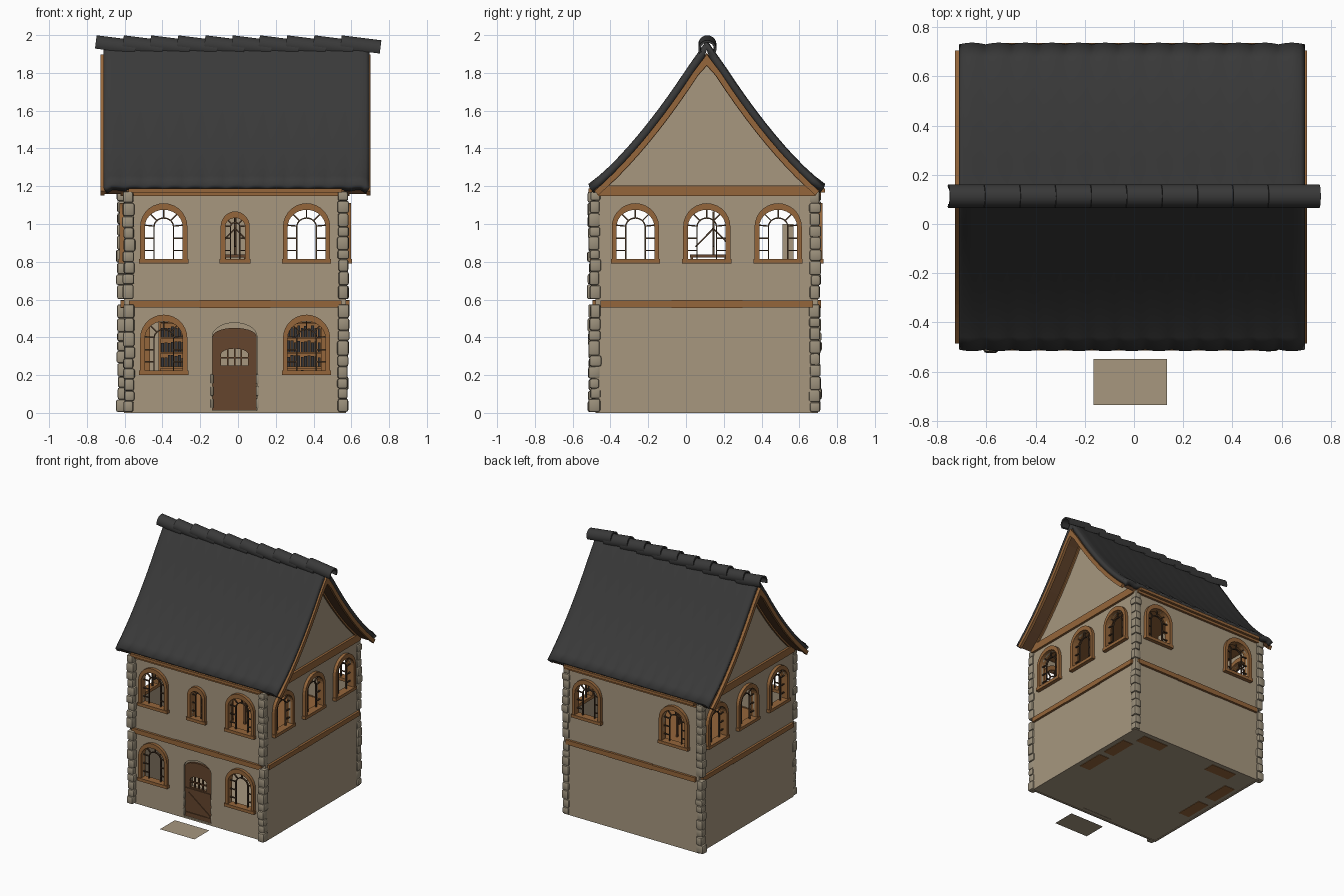
import bpy, bmesh, math, random
from mathutils import Matrix

random.seed(4)
if "Cube" in bpy.data.objects:
    bpy.data.objects.remove(bpy.data.objects["Cube"])


def material(name, r, g, b):
    m = bpy.data.materials.new(name)
    m.use_nodes = True
    m.diffuse_color = (r, g, b, 1)
    m.node_tree.nodes["Principled BSDF"].inputs["Base Color"].default_value = (r, g, b, 1)
    return m


PLASTER = material("tan plaster", .385, .31, .212)
STONE = material("corner stone", .33, .28, .2)
WOOD = material("warm timber", .3, .133, .043)
DOOR = material("dark door wood", .13, .06, .026)
LEAD = material("window bars", .075, .042, .022)
TILE = material("charcoal tile", .041, .041, .041)
BOOK = material("book grey", .035, .035, .038)

CX, CY, HALF = -.015, .11, .588      # house centre and half width
T = Matrix.Translation
RX = Matrix.Rotation(math.pi / 2, 4, 'X')


def turn(k):
    return Matrix.Rotation(k * math.pi / 2, 4, 'Z')


def side(k):
    """Wall frame: u along the wall, v up, w outward. 0 front, 1 +x, 2 back, 3 -x."""
    return T((CX, CY, 0)) @ turn(k) @ T((0, -HALF, 0)) @ RX


ACROSS = turn(1) @ RX                # u is y, v is z, w is x


def finish(bm, name, mat, matrix=Matrix(), smooth=False):
    me = bpy.data.meshes.new(name)
    bm.to_mesh(me)
    bm.free()
    ob = bpy.data.objects.new(name, me)
    bpy.context.collection.objects.link(ob)
    ob.matrix_world = matrix
    me.materials.clear()
    me.materials.append(mat)
    if smooth:
        bpy.ops.object.select_all(action='DESELECT')
        ob.select_set(True)
        bpy.context.view_layer.objects.active = ob
        bpy.ops.object.shade_smooth_by_angle(angle=math.radians(40))
    return ob


def panel(name, loops, w0, w1, mat, matrix, smooth=False):
    """Flat outline with holes, extruded from w0 to w1."""
    cu = bpy.data.curves.new(name, 'CURVE')
    cu.dimensions, cu.fill_mode, cu.extrude = '2D', 'BOTH', (w1 - w0) / 2
    for loop in loops:
        sp = cu.splines.new('POLY')
        sp.points.add(len(loop) - 1)
        for p, (u, v) in zip(sp.points, loop):
            p.co = (u, v, 0, 1)
        sp.use_cyclic_u = True
    tmp = bpy.data.objects.new("tmp", cu)
    bpy.context.collection.objects.link(tmp)
    me = bpy.data.meshes.new_from_object(tmp.evaluated_get(bpy.context.evaluated_depsgraph_get()))
    bm = bmesh.new()
    bm.from_mesh(me)
    bpy.data.objects.remove(tmp)
    bpy.data.meshes.remove(me)
    bmesh.ops.remove_doubles(bm, verts=bm.verts, dist=1e-5)
    bmesh.ops.recalc_face_normals(bm, faces=bm.faces)
    for f in bm.faces:
        f.smooth = False
    return finish(bm, name, mat, matrix @ T((0, 0, (w0 + w1) / 2)), smooth)


def blocks(name, items, mat, matrix=Matrix(), bevel=0):
    """Many boxes in one mesh; each item is (centre, size, angle about local z)."""
    bm = bmesh.new()
    for c, s, a in items:
        bmesh.ops.create_cube(bm, size=1, matrix=T(c) @ Matrix.Rotation(a, 4, 'Z') @ Matrix.Diagonal((*s, 1)))
    if bevel:
        bmesh.ops.bevel(bm, geom=bm.edges[:], offset=bevel, segments=2, affect='EDGES', profile=.5)
    return finish(bm, name, mat, matrix, smooth=bevel > 0)


def arch(u, z0, zs, hw, rise, n=14):
    top = [(u + hw * math.cos(math.pi * i / n), zs + rise * math.sin(math.pi * i / n)) for i in range(n + 1)]
    return [(u - hw, z0), (u + hw, z0)] + top


def rect(a, b, z0, z1):
    return [(a, z0), (b, z0), (b, z1), (a, z1)]


def window(name, k, u, hw, dz):
    """Arched frame, sill and bars; returns the hole for the wall."""
    M, spring = side(k), .985 + dz
    ry = hw * .9
    inner = arch(u, .812 + dz, spring, hw, ry)
    panel(name + "_frame", [arch(u, .795 + dz, spring, hw + .025, ry + .035), inner], -.03, .024, WOOD, M)
    blocks(name + "_sill", [((u, .803 + dz, 0), (2 * hw + .06, .024, .06), 0)], WOOD, M)
    panel(name + "_inner_arch", [arch(u, .812 + dz, spring, hw * .55, hw * .5),
                                 arch(u, .805 + dz, spring, hw * .55 - .007, hw * .5 - .007)], -.015, -.003, LEAD, M)
    bars = [((u, spring + hw * .7, -.009), (.007, hw * .42, .01), 0)]
    for s in (-1, 1):
        for z in (.86, .925):
            bars.append(((u + s * hw * .78, z + dz, -.009), (hw * .46, .007, .01), 0))
        for ang in (5, 45):
            a = math.radians(ang if s > 0 else 180 - ang)
            bars.append(((u + hw * .76 * math.cos(a), spring + hw * .7 * math.sin(a), -.009), (hw * .48, .007, .01), a))
    blocks(name + "_bars", bars, LEAD, M)
    return inner


# Walls with window holes on four sides
for k, label in enumerate(("front", "left", "back", "right")):
    M = side(k)
    holes = []
    for u in (-.378, 0, .378):
        if k == 2 and u == 0:
            continue
        narrow = k == 0 and u == 0
        holes.append(window(f"{label}_upper_window", k, u, .052 if narrow else .1, 0))
        if k == 0 and u:
            holes.append(window("front_lower_window", k, u, .1, -.59))
    if k == 0:
        holes.append(arch(-.003, .012, .405, .118, .072))
    edge = HALF if k % 2 == 0 else HALF - .012
    panel(label + "_wall", [rect(-edge, edge, 0, 1.17)] + holes, -.012, 0, PLASTER, M)
    # Storey band in three lengths, and the beam under the roof
    blocks(label + "_band", [((s * .375, .577, 0), (.376, .036 + .005 * (s == 0), .036), 0) for s in (-1, 0, 1)], WOOD, M)
    top = 1.205 if k % 2 else 1.18
    blocks(label + "_top_beam", [((0, (1.148 + top) / 2, 0), (1.15, top - 1.148, .036), 0)], WOOD, M)

# Door with a small barred window, recessed in the wall
M = side(0)
pane = arch(-.003, .25, .31, .072, .03)
panel("door_surround", [arch(-.003, .001, .405, .13, .08), pane], -.045, -.028, PLASTER, M)
panel("door", [arch(-.003, .014, .405, .116, .045), pane], -.028, -.012, DOOR, M)
blocks("door_bars", [((-.003 + s * .036, .295, -.02), (.008, .09, .014), 0) for s in (-1, 0, 1)]
       + [((-.003, .292, -.02), (.144, .008, .014), 0)], DOOR, M)
blocks("door_boards", [((-.003, .035, -.01), (.22, .03, .008), 0), ((-.003, .225, -.01), (.22, .03, .008), 0),
                       ((-.003, .13, -.01), (.245, .025, .008), -.65)], DOOR, M)
blocks("door_side_stones", [((-.003 + s * .12, z, -.012), (.014, .05, .03), 0)
                            for s in (-1, 1) for z in (.05, .115, .18)], STONE, M, .004)
bm = bmesh.new()
bmesh.ops.create_grid(bm, x_segments=1, y_segments=1, size=.5, matrix=Matrix.Diagonal((.3, .185, 1, 1)))
finish(bm, "doorstep", PLASTER, T((-.015, -.642, 0)))

# Floors and ceiling
for name, z, mat in (("ground_floor", .009, PLASTER), ("upper_floor", .585, WOOD), ("ceiling", 1.155, WOOD)):
    blocks(name, [((CX, CY, z), (1.15, 1.15, .012), 0)], mat)

# Stacked stones at the corners
for x, y in ((-.578, -.49), (.556, -.483), (.554, .683), (-.613, .685)):
    stones = []
    for base in (.005, .602):
        heights = [random.uniform(.8, 1.25) for _ in range(9)]
        z = base
        for h in heights:
            h *= .57 / sum(heights)
            w, d = random.uniform(.05, .063), random.uniform(.05, .063)
            c = (x + random.uniform(-.004, .004), y + random.uniform(-.004, .004), z + h / 2)
            stones.append((c, (w, d, h), random.uniform(-.06, .06)))
            z += h
    blocks("corner_stones", stones, STONE, bevel=.011)


# Curved roof profile, offset inward by off
def profile(off, n=12):
    half = []
    for i in range(n + 1):
        d = .62 * i / n
        slope = -1.66 + 1.26 * d
        length = math.hypot(1, slope)
        z = 1.99 - 1.66 * d + .63 * d * d
        half.append((d + off * slope / length, z - off / length) if i > 1 else (d, z - off * length))
    half[0] = (0, half[0][1] - .018)
    half[1] = ((half[0][0] + half[2][0]) / 2, (half[0][1] + half[2][1]) / 2)
    return [(CY - d, z) for d, z in reversed(half)] + [(CY + d, z) for d, z in half[1:]]


# Dark boarding under the tiles, lighter boards along the gable edges and eaves
panel("roof_boarding", [profile(.034) + profile(.058)[::-1]], -.706, .682, DOOR, ACROSS)
for x in (-.728, .68):
    panel("gable_edge_board", [profile(.038) + profile(.068)[::-1]], x, x + .022, WOOD, ACROSS)
for x in (CX - HALF - .015, CX + HALF - .005):
    panel("wall_rafter", [profile(.04) + profile(.07)[::-1]], x, x + .02, WOOD, ACROSS)
for s in (-1, 1):
    blocks("eave_board", [((CX, CY + s * .612, 1.178), (1.13, .026, .022), 0)], WOOD)
for name, x in (("left_gable", CX + HALF - .012), ("right_gable", CX - HALF)):
    panel(name, [profile(.05)], x, x + .012, PLASTER, ACROSS)

# Tiled roof skin with a scalloped eave
bm = bmesh.new()
rows = []
steps = 78
for i in range(steps + 1):
    x = -.712 + 1.407 * i / steps
    wave = abs(math.sin(math.pi * i / 6))
    droop = .014 * max(0, 1 - min(i, steps - i) / 2)
    row = []
    for y, z in profile(0):
        near_eave = (abs(y - CY) / .62) ** 10
        row.append(bm.verts.new((x, y + math.copysign(.007 * wave * near_eave, y - CY),
                                 z - droop + wave * (.002 + .007 * near_eave))))
    rows.append(row)
for a, b in zip(rows, rows[1:]):
    for j in range(len(a) - 1):
        bm.faces.new((a[j], b[j], b[j + 1], a[j + 1]))
roof = finish(bm, "roof_tiles", TILE, smooth=True)
mod = roof.modifiers.new("thickness", 'SOLIDIFY')
mod.thickness, mod.offset = .04, -1

# Overlapping half-round ridge tiles
arc = [math.radians(-28 + 236 * i / 16) for i in range(17)]
ring = [(.048 * math.cos(a), .048 * math.sin(a)) for a in arc] + \
       [(.036 * math.cos(a), .036 * math.sin(a)) for a in reversed(arc)]
for i in range(10):
    M = T((-.649 + .1441 * i, CY + .003, 1.938)) @ Matrix.Rotation(.125, 4, 'Y') @ ACROSS
    panel("ridge_tile", [ring], -.106, .106, TILE, M, smooth=True)


# Bookcases around the ground floor
def bookcase(x, y, quarter):
    M = T((x, y, 0)) @ turn(quarter)
    parts = [((0, .042, .24), (.22, .008, .48), 0)]
    parts += [((s * .106, 0, .24), (.01, .09, .48), 0) for s in (-1, 1)]
    parts += [((0, 0, .005 + .0783 * i), (.21, .09, .01), 0) for i in range(7)]
    blocks("bookcase", parts, WOOD, M)
    books = []
    for shelf in range(6):
        for b in range(11):
            h = random.uniform(.045, .062)
            books.append(((-.09 + .018 * b, .012, .01 + .0783 * shelf + h / 2), (.015, .05, h), 0))
    blocks("books", books, BOOK, M)


for x, y, q in ((.34, .61, 0), (-.31, .61, 0), (.485, .4, -1), (.485, .13, -1), (-.51, .37, 1), (-.51, .07, 1)):
    bookcase(x, y, q)

# Upstairs furniture: work table, braced stand and tall cabinet
blocks("table", [((-.015, .12, .83), (.13, .2, .015), 0)]
       + [((-.015 + sx * .055, .12 + sy * .09, .708), (.014, .014, .234), 0) for sx in (-1, 1) for sy in (-1, 1)], DOOR)
blocks("stand", [((-.015, .145, .95), (.012, .012, .23), 0)], LEAD)
for q in (0, 1):
    blocks("stand_braces", [((s * .045, .93, 0), (.14, .008, .008), -s * .8) for s in (-1, 1)], LEAD,
           T((-.015, .145, 0)) @ turn(q) @ RX)
blocks("cabinet", [((.15, .54, .795), (.1, .06, .41), 0)], PLASTER)
